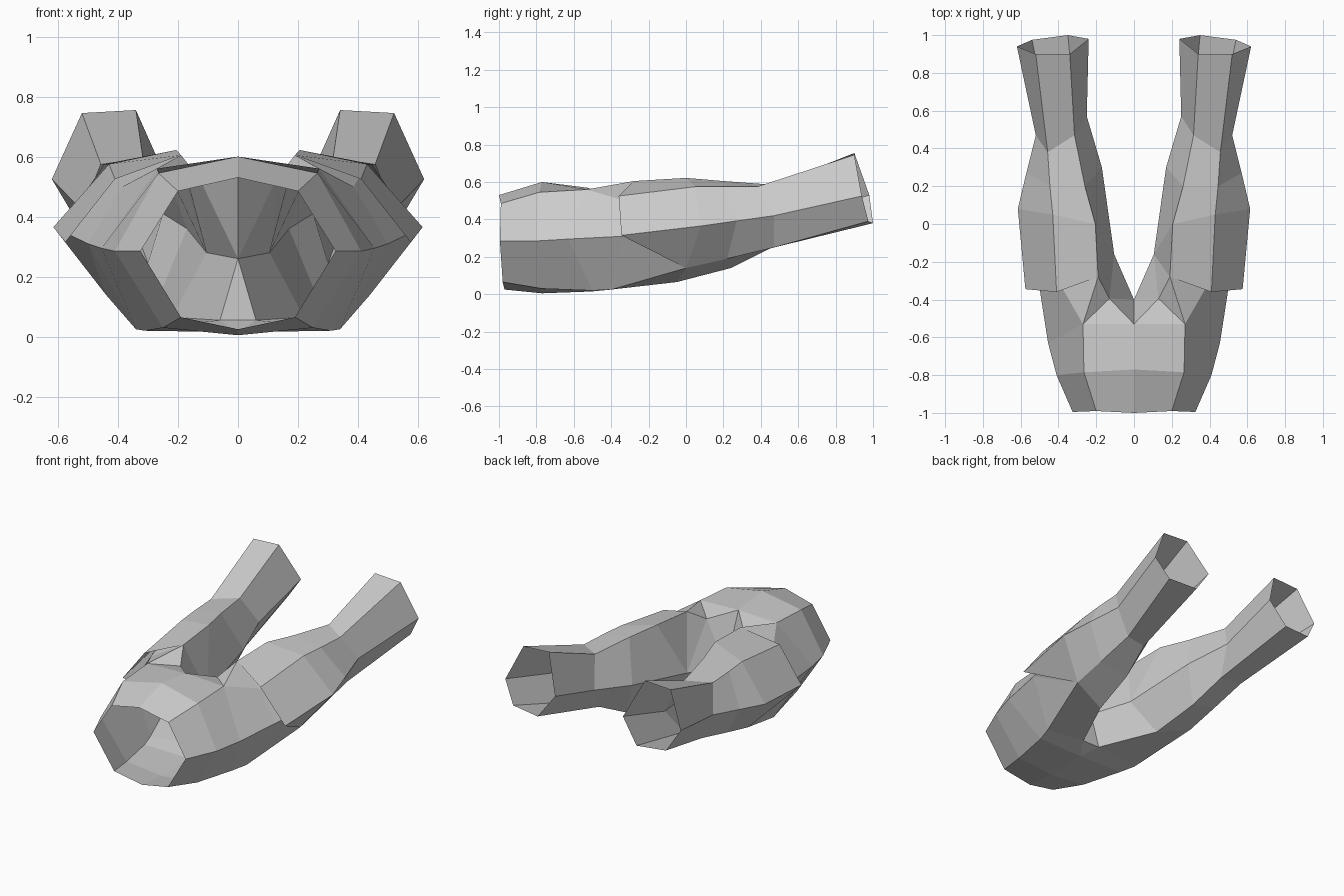
import bpy, bmesh

if "Cube" in bpy.data.objects:
    bpy.data.objects.remove(bpy.data.objects["Cube"])

bm = bmesh.new()


def ring(pts):
    return [bm.verts.new(p) for p in pts]


def face(*v):
    bm.faces.new(v)


def loft(r, s, closed=False):
    n = len(r)
    for i in range(n if closed else n - 1):
        j = (i + 1) % n
        face(r[i], r[j], s[j], s[i])


# Waist and hips: half rings from top centre round the side to bottom centre
waist = ring([(0, -1, .53), (.2, -.99, .485), (.325, -.995, .285), (.19, -.98, .065), (0, -.97, .025)])
hip = ring([(0, -.77, .6), (.265, -.785, .545), (.41, -.8, .285), (.25, -.77, .03), (0, -.77, .005)])
seat = ring([(0, -.53, .57), (.27, -.53, .56), (.455, -.63, .295), (.31, -.5, .02), (0, -.5, .015)])
loft(waist, hip)
loft(hip, seat)

# Leg: six-sided rings (top inner, top outer, outer, bottom outer, bottom inner, inner)
thigh = ring([(.19, -.28, .605), (.41, -.36, .525), (.575, -.345, .315),
              (.34, -.4, .025), (.06, -.4, .055), (0, -.4, .26)])
mid = ring([(.205, 0, .622), (.43, .05, .575), (.615, .08, .365),
            (.44, 0, .14), (.22, -.05, .065), (.105, -.16, .28)])
lower = ring([(.26, .2, .605), (.445, .2, .575), (.57, .27, .392),
              (.44, .22, .19), (.26, .24, .14), (.17, .3, .36)])
knee = ring([(.315, .47, .585), (.457, .38, .575), (.52, .47, .42),
             (.44, .47, .25), (.3, .45, .245), (.25, .57, .41)])
cuff = ring([(.34, .9, .755), (.52, .9, .745), (.62, .94, .525),
             (.54, .975, .39), (.35, 1, .38), (.24, .98, .53)])
loft(mid, lower, True)
loft(lower, knee, True)
loft(knee, cuff, True)

a0, b0, c0, d0, e0, f0 = thigh
a1, b1, c1, d1, e1, f1 = mid
T, A, B, C, D = seat
fold, under_top, under_side, crotch = ring(
    [(.13, -.395, .53), (.385, -.33, .5), (.5, -.34, .31), (0, -.4, .055)])

# Overhanging fold on the outer thigh
face(a0, b0, b1, a1)
face(b0, c0, c1, b1)
face(c0, d1, c1)

# Hip cloth running beneath the fold
face(A, under_top, a0)
face(A, B, under_side, under_top)
face(B, C, d0, under_side)
face(under_side, d0, d1)
face(a0, under_top, b1)
face(under_top, under_side, c1, b1)
face(under_side, d1, c1)

# Underside and inside of the thigh
face(d0, e0, e1, d1)
face(e0, f0, f1, e1)
face(D, C, d0, e0)
face(D, e0, crotch)
face(crotch, e0, f0)

# Front of the crotch
face(T, A, fold)
face(A, a0, fold)
face(T, fold, f0)
face(fold, f1, f0)
face(fold, a0, f1)
face(a0, a1, f1)

bmesh.ops.recalc_face_normals(bm, faces=bm.faces[:])
mesh = bpy.data.meshes.new("trousers")
bm.to_mesh(mesh)
bm.free()
trousers = bpy.data.objects.new("trousers", mesh)
bpy.context.collection.objects.link(trousers)
mirror = trousers.modifiers.new("mirror", 'MIRROR')
mirror.use_clip = True
